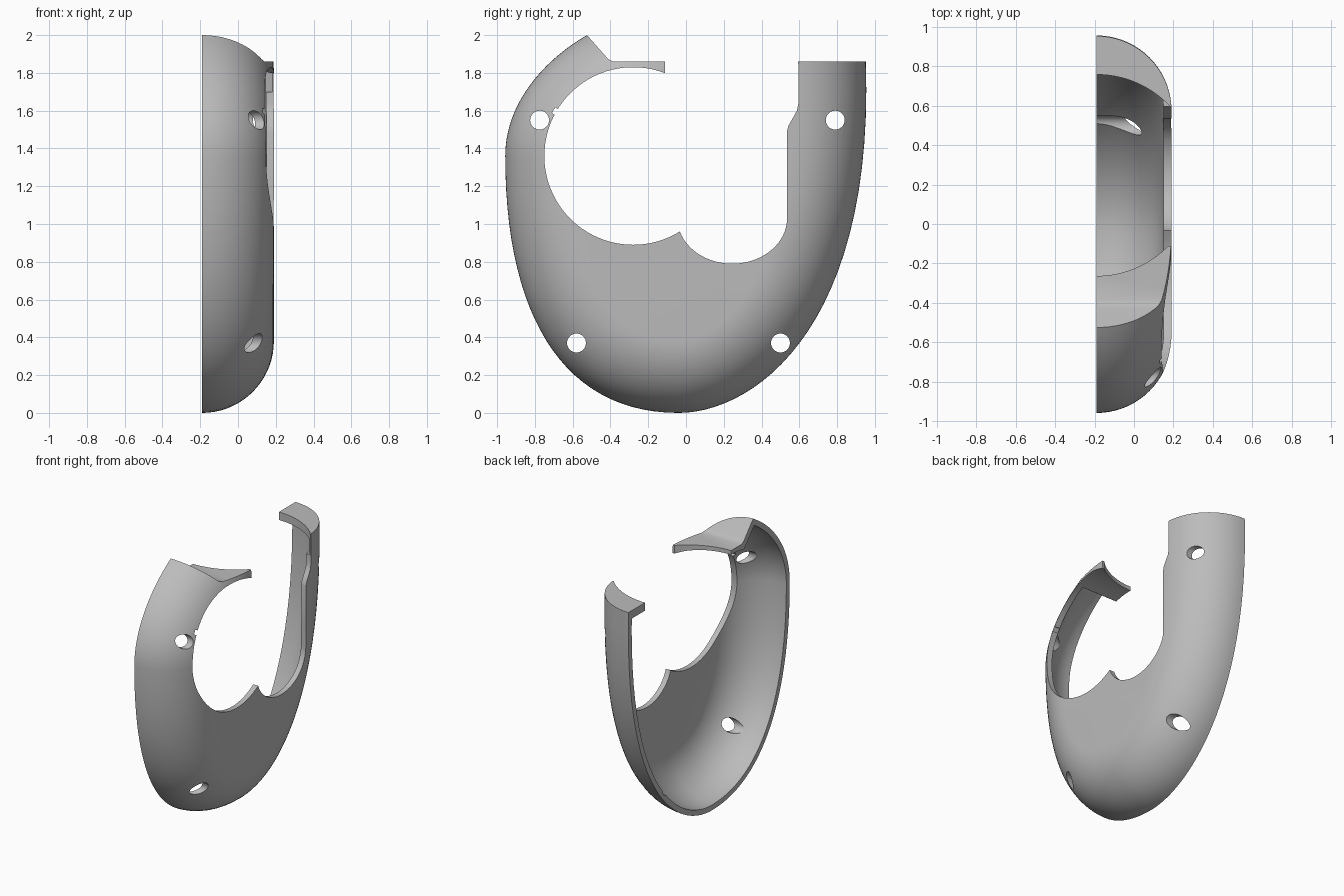
import bpy, bmesh, math
from mathutils import Vector
from mathutils.geometry import interpolate_bezier

cube = bpy.data.objects.get("Cube")
if cube:
    bpy.data.objects.remove(cube, do_unlink=True)

OPEN_X = -0.19      # open side of the half shell
DEPTH = 0.38        # depth and edge rounding radius
WALL = 0.04


def make_object(name, bm):
    bmesh.ops.recalc_face_normals(bm, faces=bm.faces[:])
    mesh = bpy.data.meshes.new(name)
    bm.to_mesh(mesh)
    bm.free()
    obj = bpy.data.objects.new(name, mesh)
    bpy.context.collection.objects.link(obj)
    return obj


def loft(name, rings):
    """Closed solid through rings of equal point count."""
    bm = bmesh.new()
    loops = [[bm.verts.new(p) for p in ring] for ring in rings]
    n = len(loops[0])
    for a, b in zip(loops, loops[1:]):
        for i in range(n):
            j = (i + 1) % n
            bm.faces.new((a[i], a[j], b[j], b[i]))
    bm.faces.new(loops[0])
    bm.faces.new(loops[-1])
    return make_object(name, bm)


def side_prism(name, pts, x0=-0.5, x1=0.5):
    return loft(name, [[(x, y, z) for y, z in pts] for x in (x0, x1)])


def arc(cy, cz, ry, rz, start, end, steps):
    angles = [math.radians(start + (end - start) * i / steps) for i in range(steps + 1)]
    return [(cy + ry * math.cos(a), cz + rz * math.sin(a)) for a in angles]


def bezier(*pts, steps=28):
    return [tuple(p[:2]) for p in interpolate_bezier(*[Vector((*p, 0)) for p in pts], steps)]


def inset(pts, d):
    """Offset a counterclockwise outline inward with mitred corners."""
    out = []
    for i, p in enumerate(pts):
        p = Vector(p)
        e1 = (p - Vector(pts[i - 1])).normalized()
        e2 = (Vector(pts[(i + 1) % len(pts)]) - p).normalized()
        n1, n2 = Vector((-e1.y, e1.x)), Vector((-e2.y, e2.x))
        out.append(p + (n1 + n2) * (d / (1 + n1.dot(n2))))
    return out


def rounded_body(name, outline, margin, start_x):
    """Solid with a quarter-round edge, shrunk by a margin."""
    r = DEPTH - margin
    rings = []
    if start_x < OPEN_X:
        rings.append([(start_x, y, z) for y, z in inset(outline, margin)])
    for i in range(19):
        a = math.pi / 2 * i / 18
        ring = inset(outline, margin + r * (1 - math.cos(a)))
        rings.append([(OPEN_X + r * math.sin(a), y, z) for y, z in ring])
    return loft(name, rings)


def cut(target, cutter):
    mod = target.modifiers.new("cut", 'BOOLEAN')
    mod.operation = 'DIFFERENCE'
    mod.solver = 'EXACT'
    mod.object = cutter
    bpy.context.view_layer.update()
    graph = bpy.context.evaluated_depsgraph_get()
    mesh = bpy.data.meshes.new_from_object(target.evaluated_get(graph))
    target.modifiers.clear()
    target.data = mesh
    bpy.data.objects.remove(cutter, do_unlink=True)


# Side outline, carried on above the arms so the tops can be cut off
outline = bezier((-0.524, 2.0), (-0.75, 1.87), (-0.957, 1.64), (-0.957, 1.36))
outline += bezier((-0.957, 1.36), (-0.957, 0.5), (-0.64, 0), (-0.04, 0))[1:]
outline += bezier((-0.04, 0), (0.36, 0), (1.0, 0.45), (0.952, 1.86))[1:]
outline += [(0.95, 2.6), (0.376, 2.55)]

shell = rounded_body("half_shell", outline, 0, OPEN_X)
cavity = rounded_body("cavity", outline, WALL, -0.3)

# Slanted and flat top, with the cavity stopping below it
top = [(-0.71, 2.21), (-0.425, 1.888), (-0.41, 1.872), (-0.385, 1.86),
       (1.2, 1.86), (1.2, 3), (-0.71, 3)]
cut(cavity, side_prism("cavity_top", [(y - 0.007, z - 0.06) for y, z in top]))
cut(shell, side_prism("shell_top", top))
cut(shell, cavity)

# Side window: large round opening, smaller scoop and stepped back edge
window = [(-0.11, 2.7)]
window += arc(-0.28, 1.36, 0.47, 0.47, 69, 301, 60)
window += arc(0.245, 1.03, 0.29, 0.24, 197, 360, 30)
window += [(0.535, 1.49), (0.542, 1.52), (0.565, 1.56), (0.587, 1.6),
           (0.595, 1.64), (0.595, 1.84), (0.589, 1.9), (0.589, 2.7)]
cut(shell, side_prism("window", window))

# Round opening between the two top lips
lip_circle = arc(OPEN_X, 0.247, 0.51, 0.51, 0, 357, 119)
cut(shell, loft("lip_opening", [[(x, y, z) for x, y in lip_circle] for z in (1.7, 2.3)]))

# Small notch in the front arm
notch = [(-0.71, 1.588), (-0.692, 1.617), (-0.66, 1.597), (-0.678, 1.568)]
cut(shell, side_prism("notch", notch))

# Screw holes
for y, z in ((-0.775, 1.55), (0.79, 1.55), (-0.58, 0.37), (0.5, 0.37)):
    cut(shell, side_prism("screw_hole", arc(y, z, 0.05, 0.05, 0, 348.75, 31)))

# Colour and shading
grey = bpy.data.materials.new("plain grey")
grey.use_nodes = True
colour = (0.5, 0.5, 0.5, 1)
grey.diffuse_color = colour
grey.node_tree.nodes["Principled BSDF"].inputs["Base Color"].default_value = colour
shell.data.materials.clear()
shell.data.materials.append(grey)
for p in shell.data.polygons:
    p.material_index = 0
bpy.ops.object.select_all(action='DESELECT')
shell.select_set(True)
bpy.context.view_layer.objects.active = shell
bpy.ops.object.shade_smooth_by_angle(angle=math.radians(30))
